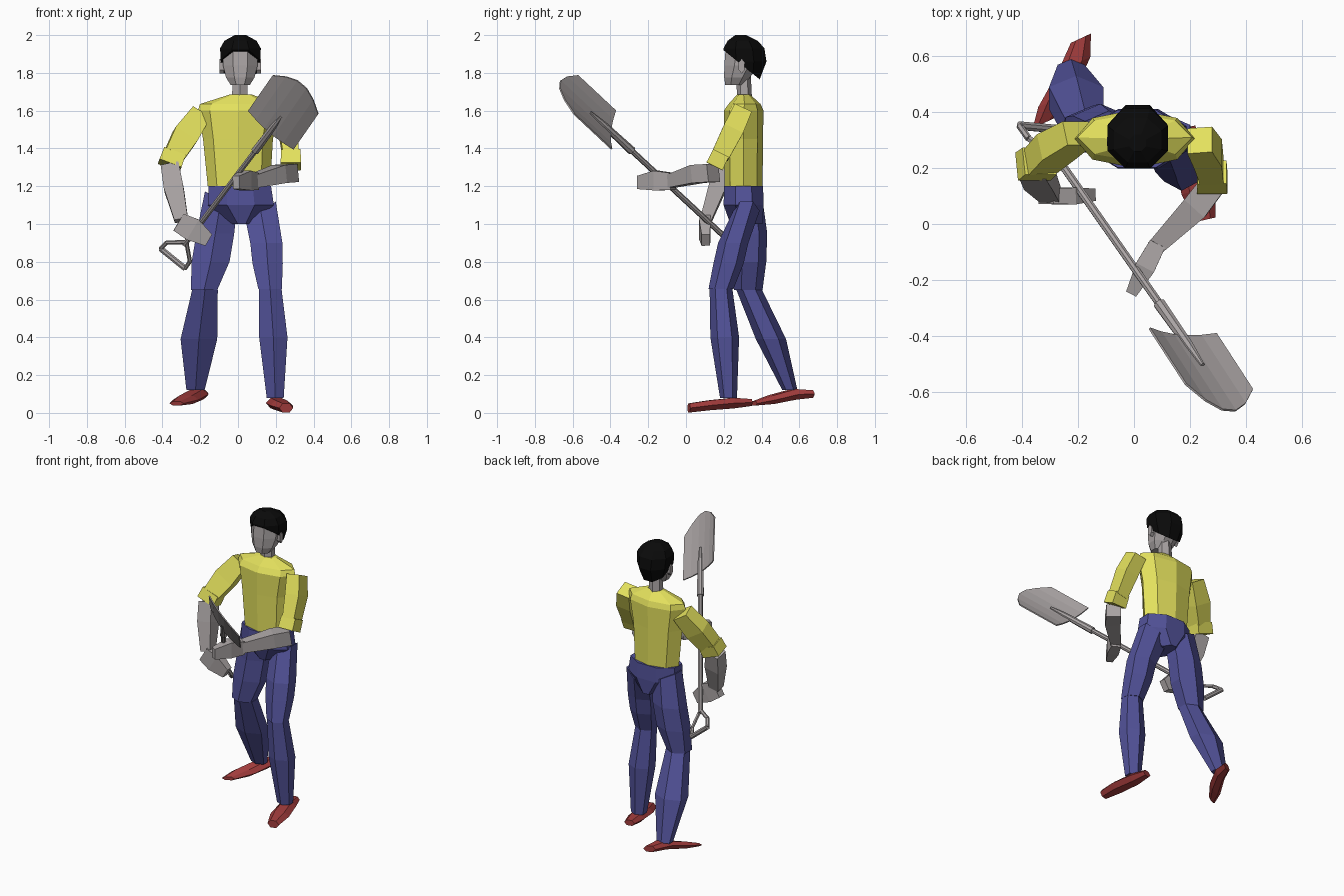
import bpy, bmesh, math
from mathutils import Vector


def material(name, rgb):
    m = bpy.data.materials.new(name)
    m.diffuse_color = (*rgb, 1)
    return m


YELLOW = material("yellow_shirt", (0.77, 0.75, 0.11))
BLUE = material("blue_trousers", (0.085, 0.085, 0.32))
RED = material("red_shoes", (0.36, 0.045, 0.045))
GREY = material("grey_skin_and_metal", (0.40, 0.37, 0.37))
BLACK = material("black_hair", (0.003, 0.003, 0.003))


def finish(name, bm, mat):
    bmesh.ops.recalc_face_normals(bm, faces=bm.faces)
    me = bpy.data.meshes.new(name)
    bm.to_mesh(me)
    bm.free()
    me.materials.append(mat)
    ob = bpy.data.objects.new(name, me)
    bpy.context.collection.objects.link(ob)
    return ob


def loft(name, mat, rings, n=6, u=(1, 0, 0), v=(0, 1, 0), phase=0.5, cut=None):
    """Skin n-sided sections; ring = (x, y, z, half width, half depth, slope)."""
    u, v = Vector(u), Vector(v)
    ang = [(i + phase) * math.tau / n for i in range(n)]
    mc, ms = max(map(math.cos, ang)), max(map(math.sin, ang))
    bm = bmesh.new()
    rows = []
    for x, y, z, a, b, *slope in rings:
        s = slope[0] if slope else 0
        row = []
        for t in ang:
            p = Vector((x, y, z)) + u * a * math.cos(t) / mc + v * b * math.sin(t) / ms
            p.z += s * (p.x - x)
            row.append(bm.verts.new(p))
        rows.append(row)
    for r0, r1 in zip(rows, rows[1:]):
        for i in range(n):
            j = (i + 1) % n
            bm.faces.new((r0[i], r0[j], r1[j], r1[i]))
    bm.faces.new(rows[0])
    bm.faces.new(rows[-1])
    if cut:
        geom = bm.verts[:] + bm.edges[:] + bm.faces[:]
        bmesh.ops.bisect_plane(bm, geom=geom, plane_co=cut[0], plane_no=cut[1], clear_inner=True)
        bmesh.ops.holes_fill(bm, edges=[e for e in bm.edges if e.is_boundary])
    return finish(name, bm, mat)


def limb(name, mat, rings, n=4, ref=(0, 1, 0), phase=0.5):
    """Loft whose sections stand square to the line from first to last ring."""
    d = (Vector(rings[-1][:3]) - Vector(rings[0][:3])).normalized()
    r = Vector(ref)
    u = (r - d * r.dot(d)).normalized()
    return loft(name, mat, rings, n, u, d.cross(u), phase)


# torso and hips
loft("shirt", YELLOW, [(.005, .305, 1.20, .165, .10), (0, .305, 1.45, .185, .103),
                       (.003, .305, 1.60, .215, .105), (.003, .31, 1.635, .205, .085),
                       (.015, .305, 1.685, .06, .035)], 8, phase=0)
loft("pelvis", BLUE, [(.01, .305, 1.20, .165, .103), (.015, .305, 1.10, .175, .106),
                      (.02, .32, 1.0, .05, .085)], 8)

# legs
loft("right_thigh", BLUE, [(-.09, .33, 1.13, .085, .075, -.5), (-.12, .345, .95, .10, .085),
                           (-.145, .34, .80, .10, .085), (-.18, .33, .65, .07, .075)])
loft("right_calf", BLUE, [(-.175, .335, .65, .068, .068), (-.207, .45, .39, .097, .08),
                          (-.225, .55, .12, .048, .04)])
loft("left_thigh", BLUE, [(.12, .32, 1.07, .08, .07, .6), (.15, .25, .90, .085, .08),
                          (.157, .225, .79, .08, .08), (.17, .185, .655, .062, .066)])
loft("left_calf", BLUE, [(.17, .185, .66, .06, .06), (.187, .205, .40, .075, .076),
                         (.197, .225, .08, .045, .045)])

# shoes, from heel to toe
loft("right_shoe", RED, [(-.19, .665, .10, .04, .02), (-.215, .57, .098, .065, .028),
                         (-.275, .45, .07, .075, .023), (-.325, .36, .05, .042, .011)],
     6, (.9, .42, 0), (0, 0, 1), 0)
loft("left_shoe", RED, [(.185, .345, .055, .035, .018), (.20, .25, .052, .055, .028),
                        (.23, .12, .040, .062, .026), (.255, .015, .026, .038, .024)],
     6, (.97, .22, 0), (0, 0, 1), 0)

# right arm
limb("right_sleeve", YELLOW, [(-.20, .325, 1.58, .045, .055), (-.28, .275, 1.465, .05, .068),
                              (-.34, .22, 1.36, .048, .055)])
limb("right_cuff", YELLOW, [(-.338, .225, 1.375, .05, .06), (-.362, .205, 1.31, .052, .062)])
limb("right_forearm", GREY, [(-.36, .20, 1.31, .042, .048), (-.34, .165, 1.19, .045, .052),
                             (-.30, .105, 1.02, .03, .036)])
limb("right_hand", GREY, [(-.315, .10, 1.01, .028, .052), (-.24, .10, .97, .03, .062),
                          (-.155, .105, .915, .022, .035)])

# left arm
limb("left_sleeve", YELLOW, [(.235, .30, 1.61, .045, .05), (.265, .25, 1.50, .05, .055),
                             (.28, .18, 1.36, .042, .048)], ref=(1, 0, 0))
limb("left_cuff", YELLOW, [(.279, .185, 1.375, .052, .046), (.28, .15, 1.305, .054, .047)],
     ref=(1, 0, 0))
limb("left_forearm", GREY, [(.285, .145, 1.27, .048, .046), (.22, .06, 1.265, .048, .048),
                            (.075, -.085, 1.225, .034, .03)], ref=(0, 0, 1))
limb("left_hand", GREY, [(.085, -.07, 1.225, .045, .03), (.04, -.155, 1.23, .052, .036),
                         (-.01, -.25, 1.22, .035, .02)], ref=(0, 0, 1))

# head, neck, ears and hair
loft("neck", GREY, [(.01, .31, 1.65, .042, .04), (.01, .305, 1.79, .038, .038)], 6)
loft("head", GREY, [(.012, .258, 1.735, .05, .05), (.012, .27, 1.775, .075, .068),
                    (.012, .295, 1.84, .092, .092), (.012, .305, 1.93, .092, .095)], 8)
for side, x in (("right", -.085), ("left", .109)):
    loft(side + "_ear", GREY, [(x - .012, .295, 1.835, .016, .038),
                               (x + .012, .295, 1.835, .016, .038)], 6, (0, 1, 0), (0, 0, 1))
loft("hair", BLACK, [(.013, .325, 1.765, .075, .065), (.013, .312, 1.86, .104, .114),
                     (.013, .307, 1.93, .108, .108), (.013, .30, 1.97, .085, .08),
                     (.013, .29, 2.0, .03, .03)], 8,
     cut=((.013, .205, 1.915), (0, .145, .18)))

# shovel shaft, socket and grip
A = Vector((.245, -.505, 1.59))
D = Vector((-.48, .685, -.635))


def along(t, r):
    return (*(A + D * t), r, r)


limb("shovel_shaft", GREY, [along(.2, .014), along(1.10, .014)], 8)
limb("shovel_socket", GREY, [along(0, .008), along(.10, .017), along(.32, .021)], 8)
G0, G1 = Vector((-.41, .352, .87)), Vector((-.28, .34, .765))
fork = A + D * 1.08
limb("grip_bar", GREY, [(*G0, .015, .015), (*G1, .015, .015)], 8)
for i, end in enumerate((G0, G1)):
    bend = fork.lerp(end, .6) + (end - (G0 + G1) / 2) * .35
    for j, (p, q) in enumerate(((fork, bend), (bend, end))):
        limb(f"grip_fork_{i}_{j}", GREY, [(*p, .011, .011), (*q, .011, .011)], 6)

# dished shovel blade: rows across the width, rounded tip
mid, L = Vector((.175, -.383, 1.498)), Vector((.13, -.20, .187))
W = Vector((.12, -.01, -.102))
N = L.cross(W).normalized()
bm = bmesh.new()
cols = []
for w in (-1, -.6, -.2, .2, .6, 1):
    tip = 1 + .36 * (1 - abs(w) ** 1.8)
    cols.append([bm.verts.new(mid + L * t + W * w - N * .022 * (1 - w * w))
                 for t in (0, .5, tip)])
for c0, c1 in zip(cols, cols[1:]):
    for k in range(2):
        bm.faces.new((c0[k], c0[k + 1], c1[k + 1], c1[k]))
blade = finish("shovel_blade", bm, GREY)
mod = blade.modifiers.new("thickness", 'SOLIDIFY')
mod.thickness = .008
mod.offset = 0
